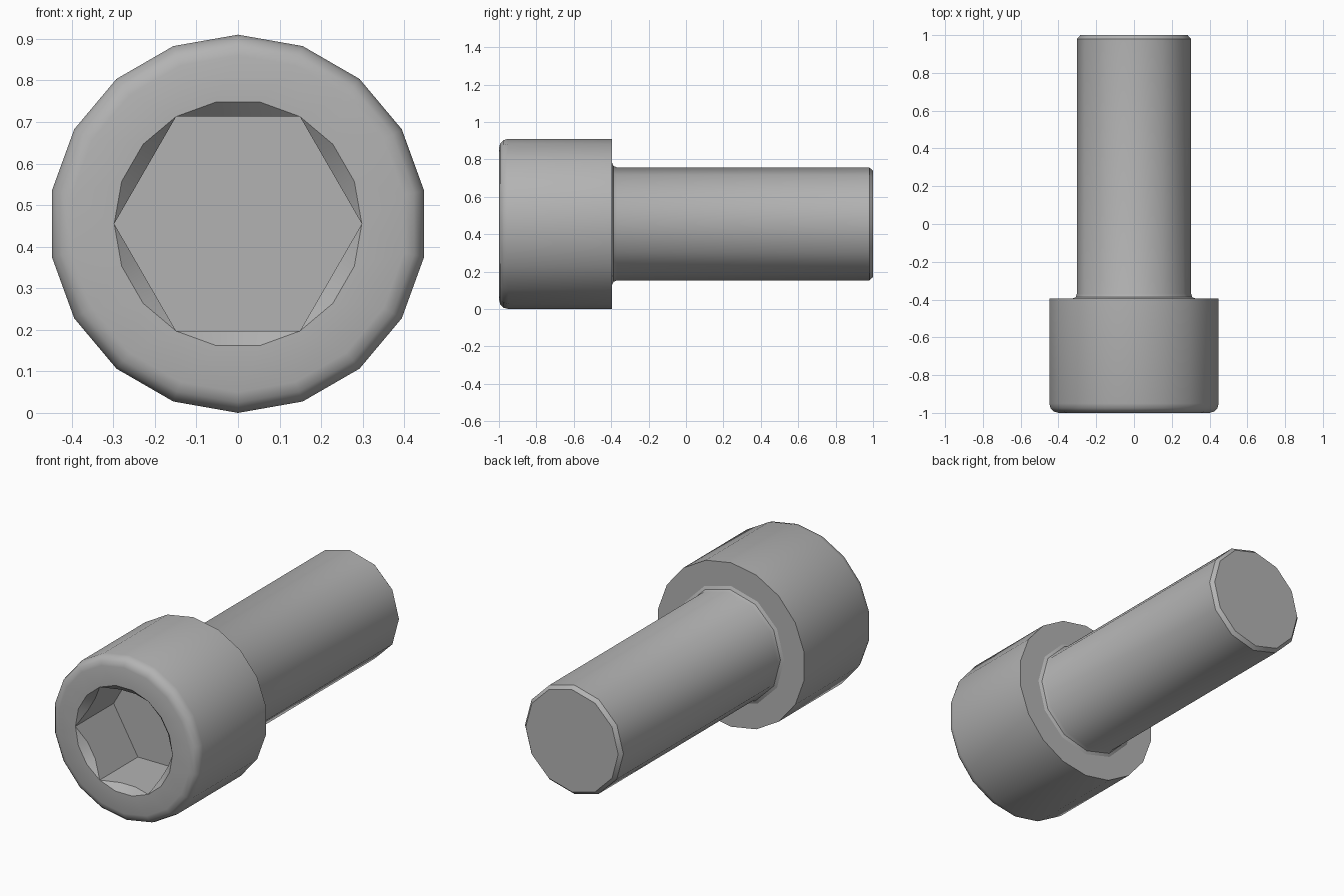
import bpy, bmesh
from math import sin, cos, pi, radians

if "Cube" in bpy.data.objects:
    bpy.data.objects.remove(bpy.data.objects["Cube"])

CZ = 0.455          # height of the screw axis
HEAD_SIDES = 18
SHANK_SIDES = 12
HEX_APOTHEM = 0.258
HOLE_R = HEX_APOTHEM / cos(pi / 6)

steel = bpy.data.materials.new("grey steel")
steel.use_nodes = True
colour = (0.45, 0.45, 0.45, 1)
steel.diffuse_color = colour
steel.node_tree.nodes["Principled BSDF"].inputs["Base Color"].default_value = colour


def ring(bm, sides, r, y, start=0.0):
    """Loop of verts around the y axis; r and y may be functions of the angle."""
    verts = []
    for i in range(sides):
        a = start + 2 * pi * i / sides
        rr = r(a) if callable(r) else r
        yy = y(a) if callable(y) else y
        verts.append(bm.verts.new((rr * cos(a), yy, CZ + rr * sin(a))))
    return verts


def strip(bm, a, b, offset=False):
    """Join two loops with quads, or with triangles when b is half a step ahead."""
    n = len(a)
    for i in range(n):
        j = (i + 1) % n
        if offset:
            bm.faces.new((a[i], a[j], b[i]))
            bm.faces.new((b[i], a[j], b[j]))
        else:
            bm.faces.new((a[i], a[j], b[j], b[i]))


def finish(bm, name):
    bmesh.ops.remove_doubles(bm, verts=bm.verts, dist=0.0005)
    bmesh.ops.recalc_face_normals(bm, faces=bm.faces)
    mesh = bpy.data.meshes.new(name)
    bm.to_mesh(mesh)
    bm.free()
    mesh.materials.append(steel)
    obj = bpy.data.objects.new(name, mesh)
    bpy.context.collection.objects.link(obj)
    bpy.ops.object.select_all(action='DESELECT')
    obj.select_set(True)
    bpy.context.view_layer.objects.active = obj
    bpy.ops.object.shade_smooth_by_angle(angle=radians(40))


def hex_radius(a):
    return HEX_APOTHEM / cos((a % (pi / 3)) - pi / 6)


# Head: underside, side wall and rounded front rim
bm = bmesh.new()
half = pi / HEAD_SIDES
R, FILLET = 0.455, 0.05
profile = [(0.305, -0.395), (R, -0.395)]
for k in range(4):
    t = k * pi / 6
    profile.append((R - FILLET + FILLET * cos(t), -1 + FILLET - FILLET * sin(t)))
loops = [ring(bm, HEAD_SIDES, r, y, half) for r, y in profile]
for a, b in zip(loops, loops[1:]):
    strip(bm, a, b)

# Front face, countersunk hexagonal socket and its floor
mouth = ring(bm, HEAD_SIDES, HOLE_R, -1)
strip(bm, mouth, loops[-1], offset=True)
lip = ring(bm, HEAD_SIDES, hex_radius, lambda a: -1 + HOLE_R - hex_radius(a))
strip(bm, mouth, lip)
floor = ring(bm, HEAD_SIDES, hex_radius, -0.665)
strip(bm, lip, floor)
bm.faces.new(floor)
finish(bm, "screw_head")

# Shank: small fillet under the head, straight body, chamfered tip
bm = bmesh.new()
profile = [(0.328, -0.396), (0.309, -0.387), (0.302, -0.368), (0.302, 0.98), (0.284, 1.0)]
loops = [ring(bm, SHANK_SIDES, r, y) for r, y in profile]
for a, b in zip(loops, loops[1:]):
    strip(bm, a, b)
bm.faces.new(loops[-1])
finish(bm, "shank")
